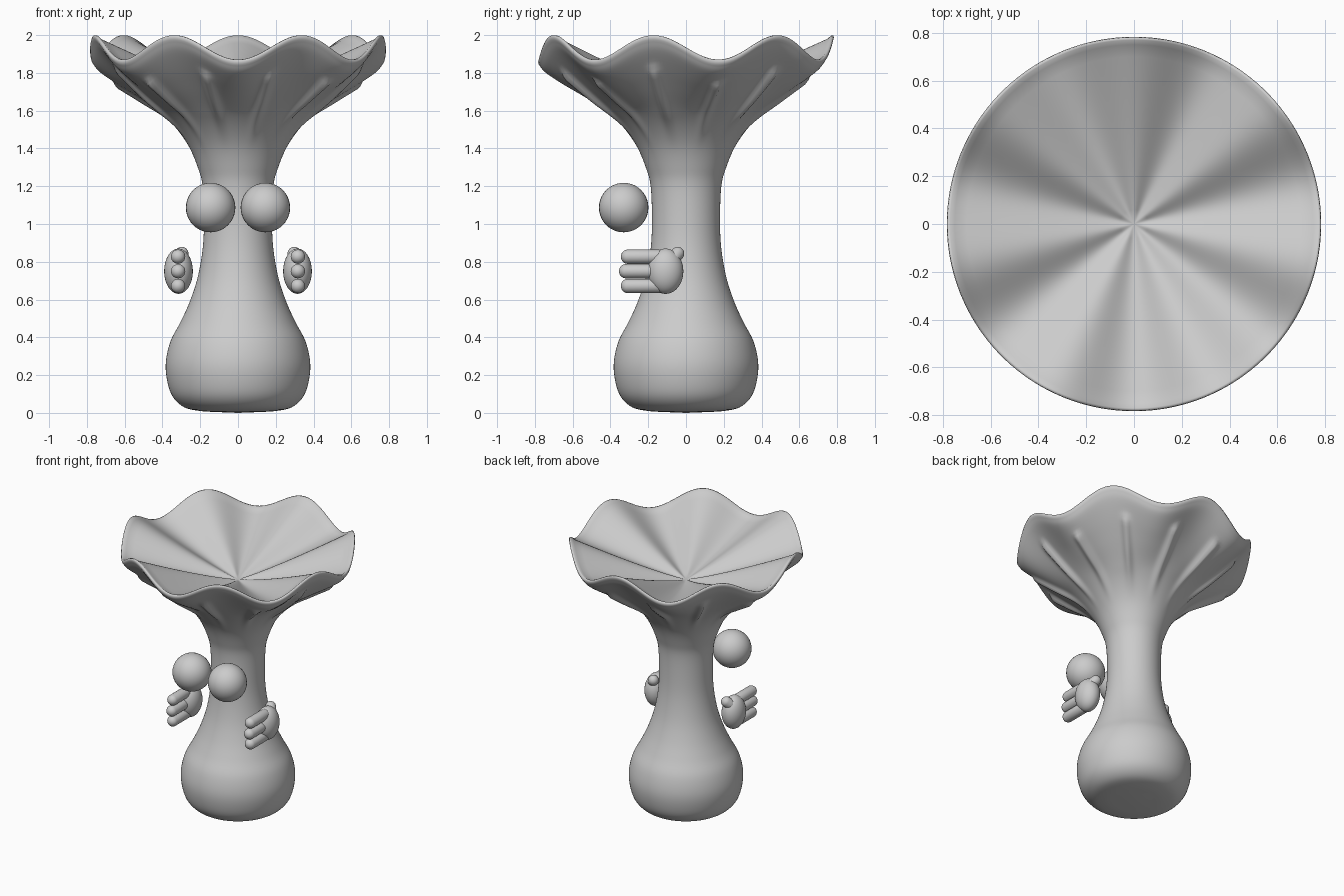
import bpy, bmesh, math
from mathutils import Vector

if "Cube" in bpy.data.objects:
    bpy.data.objects.remove(bpy.data.objects["Cube"])

LOBES, RIBS, SEG = 7, 12, 252


def smooth_path(pts, n=5):
    # Catmull-Rom curve through the profile points
    p = [Vector(q) for q in pts]
    p = [2 * p[0] - p[1]] + p + [2 * p[-1] - p[-2]]
    out = []
    for a, b, c, d in zip(p, p[1:], p[2:], p[3:]):
        for i in range(n):
            t = i / n
            out.append(0.5 * (2 * b + (c - a) * t + (2 * a - 5 * b + 4 * c - d) * t * t
                              + (3 * b - a - 3 * c + d) * t ** 3))
    return out + [p[-2]]


def finish(name, bm):
    bmesh.ops.recalc_face_normals(bm, faces=bm.faces)
    me = bpy.data.meshes.new(name)
    bm.to_mesh(me)
    bm.free()
    for f in me.polygons:
        f.use_smooth = True
    ob = bpy.data.objects.new(name, me)
    bpy.context.collection.objects.link(ob)
    return ob


def ramp(x, a, b):
    t = min(1, max(0, (x - a) / (b - a)))
    return t * t * (3 - 2 * t)


# Body: lathed outer profile that flares into a wavy seven-lobed bowl
outer = smooth_path([(.1, .004), (.2, .01), (.285, .03), (.345, .085), (.375, .17), (.382, .27),
                     (.357, .38), (.305, .48), (.255, .59), (.213, .72), (.187, .87), (.18, 1.02),
                     (.187, 1.2), (.213, 1.3), (.26, 1.41), (.33, 1.51), (.42, 1.6), (.55, 1.70),
                     (.66, 1.785), (.745, 1.86), (.78, 1.91)])
lip = [Vector((.783, 1.922)), Vector((.78, 1.934)), Vector((.77, 1.935))]
inner = [Vector((r, 1.685 + .245 * (r / .78) ** 1.2)) for r in
         (.75, .7, .62, .54, .46, .38, .3, .22, .14, .06)]
rows = [(p, 'out') for p in outer] + [(p, 'lip') for p in lip] + [(p, 'in') for p in inner]

bm = bmesh.new()
rings = []
for (r, z), kind in rows:
    ring = []
    for i in range(SEG):
        a = math.pi / 2 + 2 * math.pi * i / SEG
        w = math.cos(LOBES * 2 * math.pi * i / SEG)
        rr, zz = r, z
        if kind == 'out':
            if z > 1.2:
                zz += .065 * w * max(0, (r - .4) / .38) ** 1.3
                # narrow raised ribs under the bowl, ending below the rim
                step = 2 * math.pi / RIBS
                off = (a % step) - step / 2
                fade = ramp(r, .24, .5) * (1 - ramp(r, .645, .69))
                rib = .026 * fade * math.exp(-(r * off / .026) ** 2)
                rr += rib * .6
                zz -= rib * .8
        else:
            zz += .065 * w * min(1, r / .78)
        ring.append(bm.verts.new((rr * math.cos(a), rr * math.sin(a), zz)))
    rings.append(ring)
for A, B in zip(rings, rings[1:]):
    for i in range(SEG):
        j = (i + 1) % SEG
        bm.faces.new((A[i], A[j], B[j], B[i]))
for ring, z in ((rings[0], 0), (rings[-1], 1.685)):
    c = bm.verts.new((0, 0, z))
    for i in range(SEG):
        bm.faces.new((ring[i], ring[(i + 1) % SEG], c))
finish("flared_body", bm)


def ball(name, loc, scale):
    bm = bmesh.new()
    bmesh.ops.create_uvsphere(bm, u_segments=32, v_segments=20, radius=1)
    for v in bm.verts:
        v.co = Vector(v.co[k] * scale[k] + loc[k] for k in range(3))
    return finish(name, bm)


def capsule(name, start, end, rad):
    # sphere split at its equator and stretched between two points
    start, end = Vector(start), Vector(end)
    rot = (end - start).to_track_quat('Z', 'Y')
    bm = bmesh.new()
    bmesh.ops.create_uvsphere(bm, u_segments=24, v_segments=15, radius=rad)
    for v in bm.verts:
        v.co = (start if v.co.z < 0 else end) + rot @ v.co
    return finish(name, bm)


# Eyes and hands on both sides
for s, side in ((-1, "left"), (1, "right")):
    ball(f"{side}_eye", (s * .145, -.33, 1.087), (.131, .131, .131))
    ball(f"{side}_palm", (s * .315, -.108, .75), (.076, .094, .12))
    for n, (z, tip) in enumerate(((.827, -.345), (.75, -.355), (.672, -.345))):
        capsule(f"{side}_finger_{n + 1}", (s * .317, -.15, z), (s * .317, tip + .038, z), .038)
    capsule(f"{side}_thumb", (s * .32, -.07, .815), (s * .298, -.045, .843), .036)
